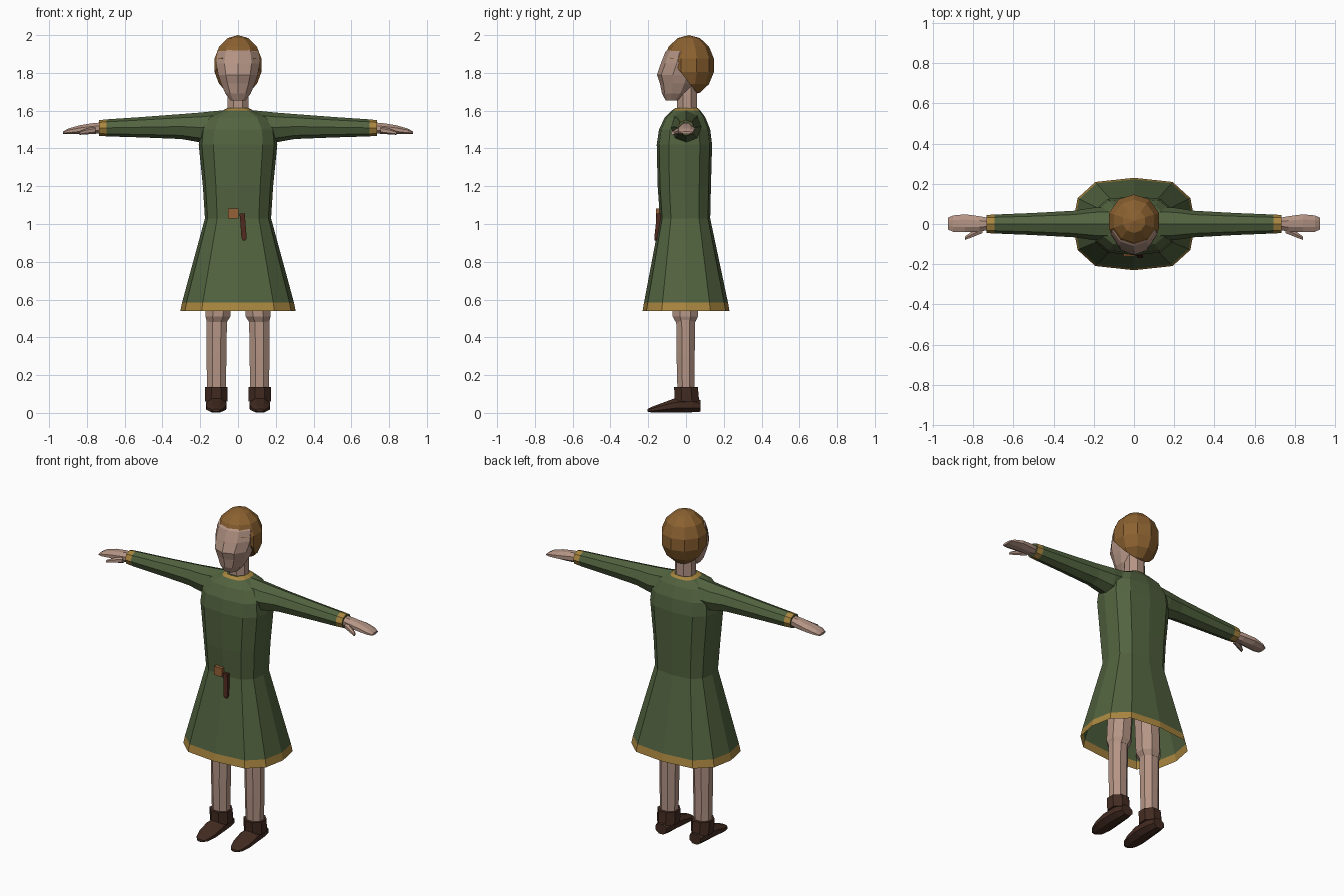
import bpy, bmesh, math
from mathutils import Vector


def material(name, rgb):
    m = bpy.data.materials.new(name)
    m.diffuse_color = (*rgb, 1)
    return m


GREEN = material("green cloth", (0.085, 0.125, 0.05))
GOLD = material("gold trim", (0.40, 0.24, 0.05))
SKIN = material("skin", (0.46, 0.30, 0.235))
HAIR = material("brown hair", (0.26, 0.12, 0.03))
LEATHER = material("dark leather", (0.055, 0.024, 0.015))
STRAP = material("red brown strap", (0.075, 0.022, 0.012))
BUCKLE = material("copper buckle", (0.30, 0.12, 0.04))


def circle(n, offset=0.0):
    """Unit polygon whose extents fill -1..1 closely."""
    return [(math.sin((i + offset) * math.tau / n), -math.cos((i + offset) * math.tau / n))
            for i in range(n)]


# Rounded twelve-sided section used for the tunic
quarter = [(0, -1), (0.63, -0.91), (0.92, -0.56), (1, 0)]
half = quarter + [(a, -b) for a, b in quarter[-2::-1]]
TUNIC = half + [(-a, b) for a, b in half[-2:0:-1]]


def finish(name, bm, mats, mirror=False):
    bmesh.ops.recalc_face_normals(bm, faces=bm.faces)
    mesh = bpy.data.meshes.new(name)
    bm.to_mesh(mesh)
    bm.free()
    for m in mats:
        mesh.materials.append(m)
    obj = bpy.data.objects.new(name, mesh)
    bpy.context.collection.objects.link(obj)
    if mirror:
        obj.modifiers.new("mirror", "MIRROR")
    return obj


def loft(name, axis, section, rows, mats, trim=(), caps=(True, True), mirror=False):
    """Rows are (position, a_min, a_max, b_min, b_max); trim lists bands using material 1."""
    bm = bmesh.new()
    rings = []
    for t, a0, a1, b0, b1 in rows:
        ring = []
        for a, b in section:
            p = (a0 + a1 + a * (a1 - a0)) / 2, (b0 + b1 + b * (b1 - b0)) / 2
            co = {"x": (t, *p), "y": (p[0], t, p[1]), "z": (*p, t)}[axis]
            ring.append(bm.verts.new(co))
        rings.append(ring)
    n = len(section)
    for k in range(len(rings) - 1):
        for i in range(n):
            j = (i + 1) % n
            f = bm.faces.new((rings[k][i], rings[k][j], rings[k + 1][j], rings[k + 1][i]))
            f.material_index = 1 if k in trim else 0
    for use, ring in zip(caps, (rings[0], rings[-1])):
        if use:
            bm.faces.new(ring)
    return finish(name, bm, mats, mirror)


# Tunic with gold hem and collar, open below
profile = [(0.54, 0.305, -0.23, 0.23), (0.585, 0.296, -0.222, 0.222),
           (1.03, 0.175, -0.138, 0.128), (1.2, 0.186, -0.15, 0.132),
           (1.42, 0.208, -0.155, 0.138), (1.5, 0.2, -0.143, 0.128),
           (1.565, 0.16, -0.112, 0.102), (1.6, 0.082, -0.076, 0.076),
           (1.613, 0.058, -0.058, 0.062)]
loft("tunic", "z", TUNIC, [(z, -x, x, f, b) for z, x, f, b in profile],
     [GREEN, GOLD], trim=(0, 7), caps=(False, True))

# Sleeves with gold cuffs
loft("sleeves", "x", circle(8), [
    (0.08, -0.085, 0.085, 1.44, 1.602), (0.2, -0.08, 0.082, 1.432, 1.59),
    (0.3, -0.066, 0.066, 1.45, 1.582), (0.5, -0.055, 0.055, 1.458, 1.567),
    (0.695, -0.047, 0.047, 1.464, 1.554), (0.735, -0.045, 0.045, 1.467, 1.55)],
    [GREEN, GOLD], trim=(4,), mirror=True)

# Hands and thumbs
loft("hands", "x", circle(8, 0.5), [
    (0.72, -0.032, 0.032, 1.478, 1.54), (0.77, -0.04, 0.042, 1.474, 1.536),
    (0.84, -0.044, 0.052, 1.474, 1.524), (0.9, -0.042, 0.046, 1.474, 1.506),
    (0.926, -0.03, 0.034, 1.476, 1.49)], [SKIN], mirror=True)
loft("thumbs", "x", circle(6), [
    (0.755, -0.048, -0.01, 1.478, 1.515), (0.805, -0.068, -0.034, 1.474, 1.504),
    (0.84, -0.08, -0.06, 1.472, 1.49)], [SKIN], mirror=True)

# Neck
loft("neck", "z", circle(8, 0.5), [
    (1.58, -0.062, 0.062, -0.052, 0.064), (1.78, -0.058, 0.058, -0.05, 0.06)], [SKIN])

# Head with pointed face
head = [(1.655, 0.042, -0.108, -0.03), (1.69, 0.07, -0.127, 0.02),
        (1.745, 0.095, -0.138, 0.06), (1.79, 0.11, -0.154, 0.09),
        (1.85, 0.122, -0.133, 0.11), (1.91, 0.113, -0.11, 0.11), (1.955, 0.07, -0.06, 0.09)]
loft("head", "z", circle(10), [(z, -x, x, f, b) for z, x, f, b in head], [SKIN])

# Hair: faceted dome cut along a sloping hairline
bm = bmesh.new()
bmesh.ops.create_uvsphere(bm, u_segments=10, v_segments=7, radius=1)
for v in bm.verts:
    v.co = Vector((v.co.x * 0.134, v.co.y * 0.136 + 0.015, v.co.z * 0.16 + 1.84))
cut = bmesh.ops.bisect_plane(bm, geom=bm.verts[:] + bm.edges[:] + bm.faces[:],
                             plane_co=(0, -0.11, 1.91), plane_no=(0, 0.22, 0.17),
                             clear_inner=True)
bmesh.ops.holes_fill(bm, edges=[e for e in bm.edges if e.is_boundary], sides=0)
finish("hair", bm, [HAIR])

# Thighs, shins
loft("thighs", "z", circle(8, 0.5), [
    (0.48, 0.055, 0.168, -0.058, 0.053), (0.51, 0.035, 0.178, -0.076, 0.068),
    (0.95, 0.012, 0.155, -0.08, 0.08)], [SKIN], mirror=True)
loft("shins", "z", circle(8, 0.5), [
    (0.08, 0.061, 0.167, -0.048, 0.048), (0.3, 0.057, 0.171, -0.054, 0.05),
    (0.5, 0.054, 0.172, -0.056, 0.052)], [SKIN], mirror=True)

# Ankle cuffs and pointed shoes
loft("shoe_cuffs", "z", circle(8, 0.5), [
    (0.06, 0.05, 0.18, -0.065, 0.075), (0.137, 0.05, 0.18, -0.068, 0.068)],
    [LEATHER], mirror=True)
loft("shoes", "y", circle(8, 0.5), [
    (0.078, 0.075, 0.155, 0.004, 0.07), (0.03, 0.062, 0.168, 0, 0.088),
    (-0.06, 0.056, 0.174, 0, 0.08), (-0.13, 0.06, 0.172, 0, 0.053),
    (-0.18, 0.075, 0.157, 0, 0.034), (-0.203, 0.095, 0.137, 0.006, 0.022)],
    [LEATHER], mirror=True)

# Belt buckle and hanging strap
SQUARE = [(-1, -1), (1, -1), (1, 1), (-1, 1)]
loft("buckle", "z", SQUARE, [
    (1.03, -0.052, 0.003, -0.16, -0.135), (1.083, -0.052, 0.003, -0.16, -0.135)], [BUCKLE])
loft("strap", "z", SQUARE, [
    (0.912, 0.026, 0.04, -0.168, -0.15), (0.925, 0.018, 0.046, -0.168, -0.15),
    (1.0, 0.013, 0.04, -0.16, -0.138), (1.055, 0.008, 0.036, -0.156, -0.132)], [STRAP])
